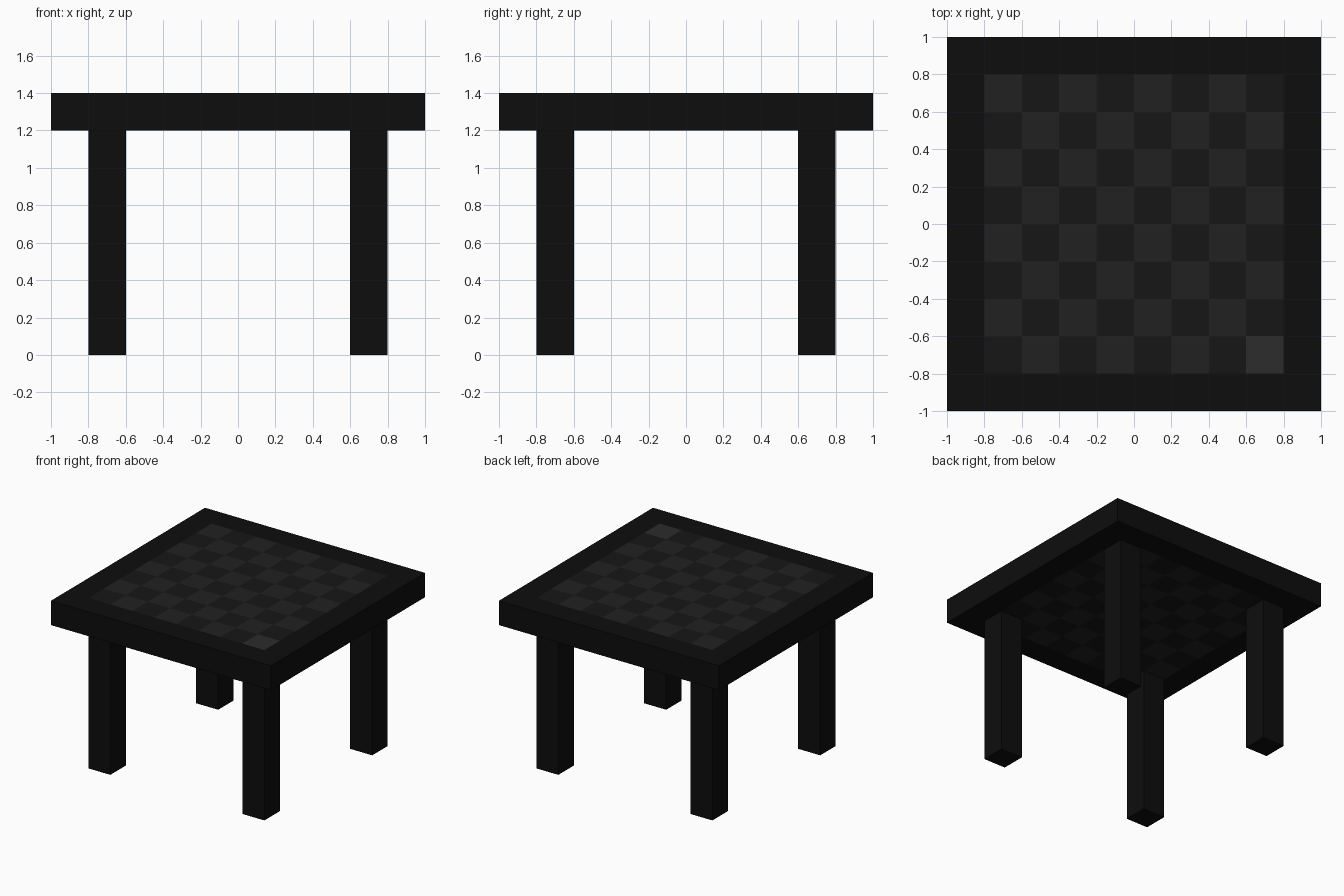
import bpy, bmesh, math

if "Cube" in bpy.data.objects:
    bpy.data.objects.remove(bpy.data.objects["Cube"])

TILE = 0.2          # one board square
TOP_Z, LEG_H = 1.4, 1.2


def material(name, v):
    m = bpy.data.materials.new(name)
    m.diffuse_color = (v, v, v, 1)
    m.use_nodes = True
    m.node_tree.nodes["Principled BSDF"].inputs["Base Color"].default_value = m.diffuse_color
    return m


frame_mat = material("frame_black", 0.004)
dark_mat = material("dark_square", 0.008)
light_mat = material("light_square", 0.0152)
accent_mat = material("corner_square", 0.025)


def finish(bm, name, mats):
    bmesh.ops.recalc_face_normals(bm, faces=bm.faces)
    mesh = bpy.data.meshes.new(name)
    bm.to_mesh(mesh)
    bm.free()
    for m in mats:
        mesh.materials.append(m)
    obj = bpy.data.objects.new(name, mesh)
    bpy.context.collection.objects.link(obj)
    return obj


def square_index(c):
    """Material slot for a face of the slab: frame, dark, light or corner square."""
    if max(abs(c.x), abs(c.y)) > 0.8:
        return 0
    i, j = math.floor(c.x / TILE + 4), math.floor(4 - c.y / TILE)
    if (i, j) == (7, 7):
        return 3
    return 2 if (i + j) % 2 == 0 else 1


# Table top: 10 x 10 grid extruded to a slab, squares run right through
bm = bmesh.new()
bmesh.ops.create_grid(bm, x_segments=10, y_segments=10, size=1)
ext = bmesh.ops.extrude_face_region(bm, geom=bm.faces[:], use_keep_orig=True)
for v in bm.verts:
    v.co.z = LEG_H
for g in ext["geom"]:
    if isinstance(g, bmesh.types.BMVert):
        g.co.z = TOP_Z
for f in bm.faces:
    f.material_index = square_index(f.calc_center_median())
finish(bm, "table_top", [frame_mat, dark_mat, light_mat, accent_mat])

# Four square legs under the corner squares
for y, depth in ((-0.7, "front"), (0.7, "back")):
    for x, side in ((-0.7, "left"), (0.7, "right")):
        bm = bmesh.new()
        bmesh.ops.create_cube(bm, size=1)
        bmesh.ops.scale(bm, vec=(TILE, TILE, LEG_H), verts=bm.verts)
        bmesh.ops.translate(bm, vec=(x, y, LEG_H / 2), verts=bm.verts)
        finish(bm, f"{depth}_{side}_leg", [frame_mat])
